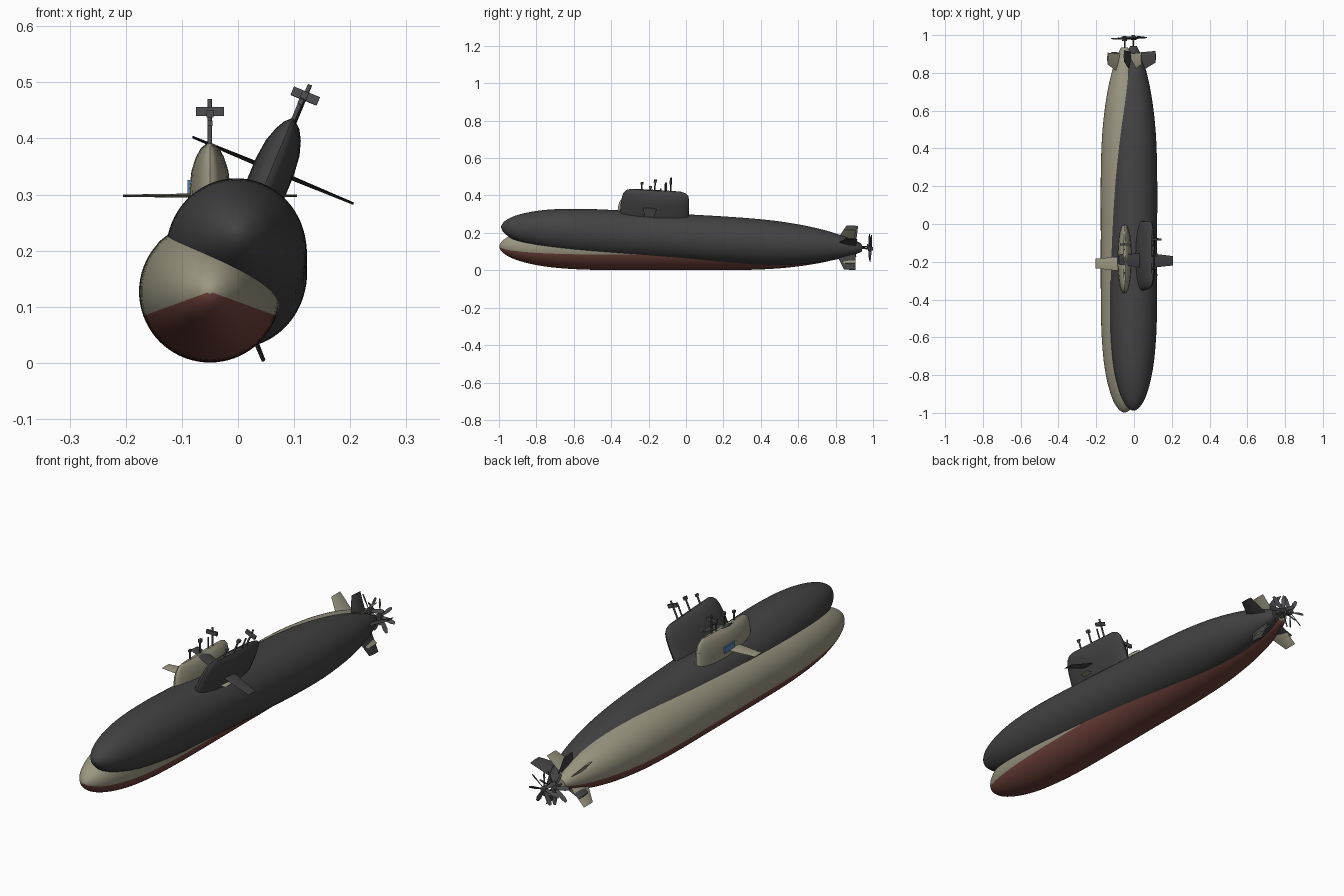
import bpy, bmesh, math
from mathutils import Matrix, Vector

if "Cube" in bpy.data.objects:
    bpy.data.objects.remove(bpy.data.objects["Cube"])


def material(name, rgb):
    m = bpy.data.materials.new(name)
    m.diffuse_color = (*rgb, 1)
    m.use_nodes = True
    m.node_tree.nodes["Principled BSDF"].inputs["Base Color"].default_value = m.diffuse_color
    return m


BEIGE = material("beige_paint", (0.33, 0.31, 0.225))
RED = material("red_antifouling", (0.16, 0.055, 0.043))
DARK = material("dark_paint", (0.055, 0.055, 0.057))
GREY = material("mast_grey", (0.075, 0.075, 0.08))
BLUE = material("blue_panel", (0.09, 0.22, 0.45))


def add(name, bm, frame, mats, rule=None, angle=35):
    """Turn a bmesh into a smooth-by-angle object; rule picks the material slot."""
    bmesh.ops.recalc_face_normals(bm, faces=bm.faces)
    if rule:
        for f in bm.faces:
            f.material_index = rule(f.calc_center_median())
    me = bpy.data.meshes.new(name)
    bm.to_mesh(me)
    bm.free()
    for m in mats:
        me.materials.append(m)
    ob = bpy.data.objects.new(name, me)
    bpy.context.collection.objects.link(ob)
    ob.matrix_world = frame
    bpy.ops.object.select_all(action='DESELECT')
    ob.select_set(True)
    bpy.context.view_layer.objects.active = ob
    bpy.ops.object.shade_smooth_by_angle(angle=math.radians(angle))
    return ob


def loft(bm, rings):
    """Skin a list of closed rings and cap both ends."""
    vs = [[bm.verts.new(p) for p in r] for r in rings]
    n = len(vs[0])
    for a, b in zip(vs, vs[1:]):
        for i in range(n):
            bm.faces.new((a[i], a[(i + 1) % n], b[(i + 1) % n], b[i]))
    bm.faces.new(vs[0])
    bm.faces.new(vs[-1])


def curve_through(pts, steps):
    """Catmull-Rom samples through 2D points."""
    p = [Vector(q) for q in [pts[0]] + pts + [pts[-1]]]
    out = []
    for i in range(1, len(p) - 2):
        for k in range(steps):
            t = k / steps
            a, b, c, d = p[i - 1:i + 3]
            out.append(0.5 * (2 * b + (c - a) * t + (2 * a - 5 * b + 4 * c - d) * t * t
                              + (3 * b - a - 3 * c + d) * t ** 3))
    return out + [p[-1]]


def box(bm, centre, size):
    bmesh.ops.create_cube(bm, size=1, matrix=Matrix.Translation(centre) @ Matrix.Diagonal((*size, 1)))


def rod(bm, centre, radius, depth, turn=Matrix(), radius2=None):
    bmesh.ops.create_cone(bm, cap_ends=True, segments=12, radius1=radius,
                          radius2=radius if radius2 is None else radius2, depth=depth,
                          matrix=Matrix.Translation(centre) @ turn)


def foil(y0, y1, thick, r, n=6):
    """Lens section of a fin lying across the radius r (points along x = r)."""
    s = [(y0 + (y1 - y0) * i / n, thick / 2 * math.sin(math.pi * i / n)) for i in range(n + 1)]
    return [(r, y, z) for y, z in s] + [(r, y, -z) for y, z in s[-2:0:-1]]


PROFILE = [(-0.998, 0.004), (-0.992, 0.018), (-0.975, 0.036), (-0.94, 0.058), (-0.88, 0.08),
           (-0.8, 0.099), (-0.7, 0.113), (-0.55, 0.123), (-0.35, 0.126), (-0.05, 0.126),
           (0.25, 0.126), (0.45, 0.12), (0.6, 0.106), (0.72, 0.087), (0.82, 0.063),
           (0.89, 0.039), (0.935, 0.018)]
# sail levels: height, half width, leading edge y, trailing edge y
SAIL = [(0.09, 0.037, -0.37, 0.0), (0.18, 0.037, -0.367, -0.001), (0.215, 0.033, -0.363, -0.003),
        (0.24, 0.025, -0.356, -0.008), (0.256, 0.016, -0.342, -0.022), (0.264, 0.006, -0.32, -0.045)]


def submarine(tag, frame, upper, lower):
    # hull of revolution, underside sector in the second colour
    bm = bmesh.new()
    n = 72
    loft(bm, [[(r * math.cos(math.tau * i / n), y, r * math.sin(math.tau * i / n)) for i in range(n)]
              for y, r in curve_through(PROFILE, 4)])
    limit = -math.sin(math.radians(20))
    add(tag + "_hull", bm, frame, [upper, lower],
        lambda c: int(c.z < limit * math.hypot(c.x, c.z) and abs(c.y) < 0.93 or
                      c.y < -0.93 and c.z < limit * math.hypot(c.x, c.z) - 1e-5))

    # sail
    bm = bmesh.new()
    rings = []
    m = 16
    for h, w, a, b in SAIL:
        side = [((a + b) / 2 - (b - a) / 2 * math.cos(math.pi * i / m),
                 w * math.sin(math.pi * i / m) ** 0.85) for i in range(m + 1)]
        rings.append([(x, y, h) for y, x in side] + [(-x, y, h) for y, x in side[-2:0:-1]])
    loft(bm, rings)
    add(tag + "_sail", bm, frame, [upper])

    # sail planes
    bm = bmesh.new()
    for s in (-1, 1):
        loft(bm, [foil(-0.25, -0.172, 0.008, s * 0.02), foil(-0.234, -0.184, 0.004, s * 0.155)])
    bmesh.ops.translate(bm, verts=bm.verts, vec=(0, 0, 0.171))
    add(tag + "_sail_planes", bm, frame, [upper])

    # four stern fins in an X
    for k in range(4):
        bm = bmesh.new()
        loft(bm, [foil(0.785, 0.9, 0.012, 0.015), foil(0.845, 0.907, 0.007, 0.127)])
        bmesh.ops.rotate(bm, verts=bm.verts, matrix=Matrix.Rotation(math.radians(45 + 90 * k), 3, 'Y'))
        add(f"{tag}_stern_fin_{k + 1}", bm, frame, [upper])

    # propeller: hub, shaft and seven pitched blades
    bm = bmesh.new()
    turn = Matrix.Rotation(-math.pi / 2, 4, 'X')
    rod(bm, (0, 0.981, 0), 0.013, 0.026, turn, 0.009)
    rod(bm, (0, 0.952, 0), 0.004, 0.05, turn)
    for k in range(7):
        spin = Matrix.Rotation(math.tau * k / 7 + math.pi / 2, 4, 'Y')
        rings = []
        for r, w, pitch in ((0.006, 0.010, 50), (0.03, 0.017, 38), (0.055, 0.019, 28), (0.073, 0.011, 22)):
            tilt = Matrix.Translation((0, 0.981, 0)) @ Matrix.Rotation(math.radians(90 - pitch), 4, 'X')
            rings.append([spin @ tilt @ Vector(p) for p in foil(-w / 2, w / 2, 0.003, r, 4)])
        loft(bm, rings)
    add(tag + "_propeller", bm, frame, [GREY])

    # masts, the tallest with a radar bar
    bm = bmesh.new()
    for y, top, rad in ((-0.26, 0.305, 0.004), (-0.19, 0.322, 0.004),
                        (-0.135, 0.31, 0.0035), (-0.105, 0.343, 0.004)):
        rod(bm, (0, y, (top + 0.24) / 2), rad, top - 0.24)
    box(bm, (0, -0.108, 0.321), (0.05, 0.01, 0.016))
    box(bm, (0, -0.19, 0.317), (0.012, 0.016, 0.014))
    box(bm, (0, -0.26, 0.300), (0.009, 0.014, 0.010))
    add(tag + "_masts", bm, frame, [GREY])


# lower submarine: level, beige over red
level = Matrix.Translation((-0.05, 0, 0.127))
submarine("lower", level, BEIGE, RED)

# upper submarine: all dark, pitched bow-up and rolled
tilted = (Matrix.Translation((-0.003, 0.008, 0.173)) @ Matrix.Rotation(math.radians(-3.4), 4, 'X')
          @ Matrix.Rotation(math.radians(22.5), 4, 'Y'))
submarine("upper", tilted, DARK, DARK)

# blue panel on the lower sail's left side
bm = bmesh.new()
box(bm, (-0.037, -0.175, 0.185), (0.006, 0.07, 0.028))
add("sail_panel", bm, level, [BLUE])
